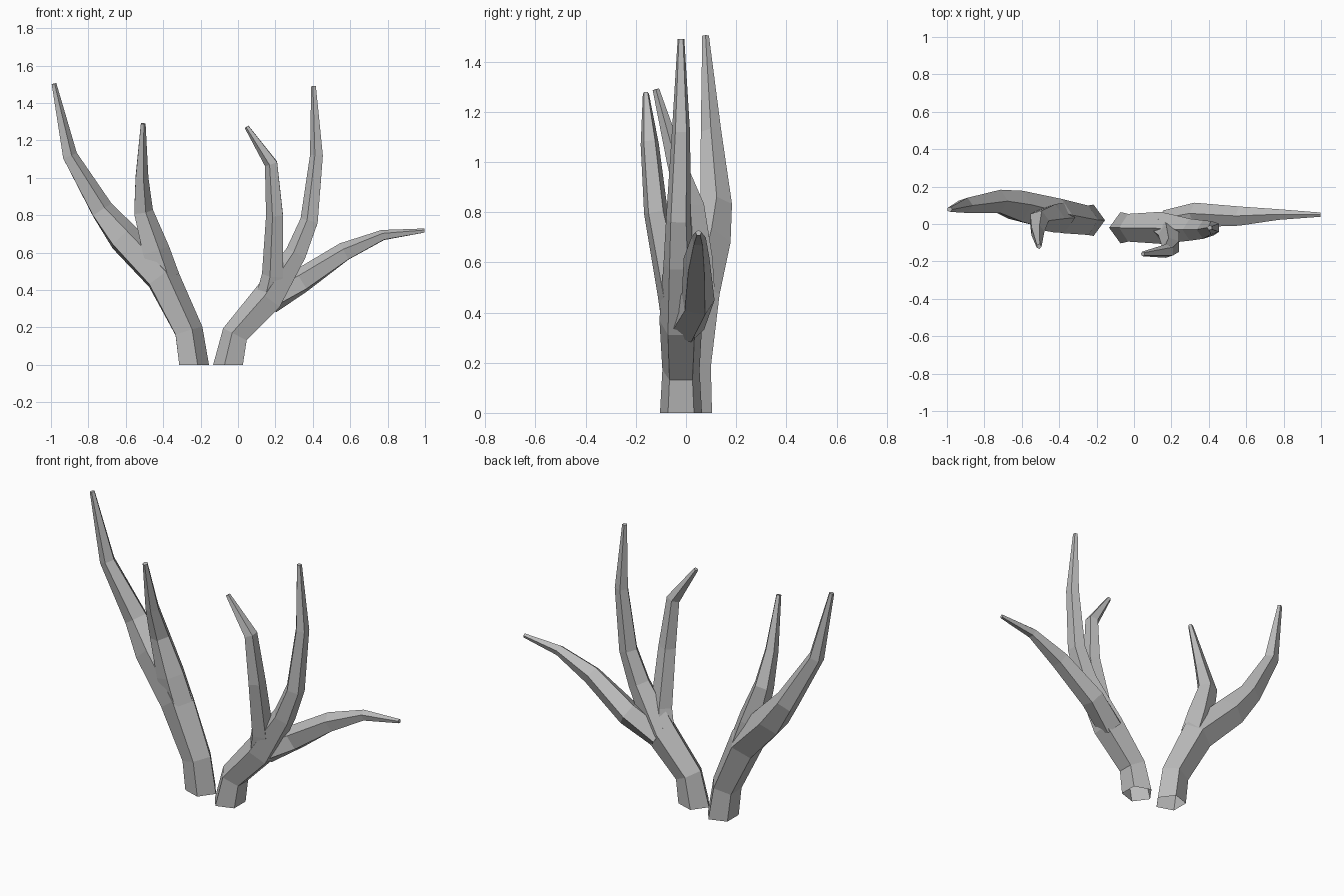
import bpy, bmesh, math
from mathutils import Vector

cube = bpy.data.objects.get("Cube")
if cube:
    bpy.data.objects.remove(cube, do_unlink=True)

# Single plain grey for both antlers
grey = bpy.data.materials.new("antler_grey")
grey.use_nodes = True
grey.diffuse_color = (0.5, 0.5, 0.5, 1)
grey.node_tree.nodes["Principled BSDF"].inputs["Base Color"].default_value = (0.5, 0.5, 0.5, 1)

SIDES = 5


def tine(name, inward, path, grounded=False):
    """Tapered five-sided tube along path (x, y, z, radius), ridge facing inward."""
    pts = [Vector(p[:3]) for p in path]
    bm = bmesh.new()
    rings = []
    for i, p in enumerate(pts):
        before = (p - pts[i - 1]).normalized() if i else Vector()
        after = (pts[i + 1] - p).normalized() if i < len(pts) - 1 else Vector()
        tangent = (before + after).normalized()
        if grounded and i == 0:
            tangent = Vector((0, 0, 1))
        hint = Vector((inward, 0, 0))
        u = (hint - tangent * hint.dot(tangent)).normalized()
        v = tangent.cross(u)
        ring = []
        for k in range(SIDES):
            a = math.tau * k / SIDES
            ring.append(bm.verts.new(p + (u * math.cos(a) + v * math.sin(a)) * path[i][3]))
        rings.append(ring)
    for low, high in zip(rings, rings[1:]):
        for k in range(SIDES):
            n = (k + 1) % SIDES
            bm.faces.new((low[k], low[n], high[n], high[k]))
    bm.faces.new(rings[-1])
    mesh = bpy.data.meshes.new(name)
    bm.to_mesh(mesh)
    bm.free()
    mesh.materials.append(grey)
    obj = bpy.data.objects.new(name, mesh)
    bpy.context.collection.objects.link(obj)
    return obj


# Left antler: trunk running into the tall tine, open at the foot
tine("left_antler_trunk", -1, [
    (-0.045, -0.02, 0, 0.088), (-0.01, -0.02, 0.16, 0.078),
    (0.165, -0.02, 0.355, 0.09), (0.315, -0.03, 0.595, 0.062),
    (0.385, -0.03, 0.77, 0.052), (0.423, -0.02, 1.12, 0.038),
    (0.405, -0.02, 1.49, 0.014)], grounded=True)
tine("left_antler_inner_tine", -1, [
    (0.165, -0.03, 0.36, 0.07), (0.19, -0.055, 0.48, 0.062),
    (0.2, -0.12, 0.8, 0.05), (0.18, -0.145, 1.075, 0.038),
    (0.047, -0.16, 1.273, 0.013)])
tine("left_antler_outer_tine", -1, [
    (0.17, 0.0, 0.345, 0.075), (0.335, 0.045, 0.445, 0.07),
    (0.57, 0.042, 0.602, 0.054), (0.775, 0.05, 0.692, 0.03),
    (0.997, 0.05, 0.717, 0.012)])

# Right antler: trunk running into the long outer tine
tine("right_antler_trunk", 1, [
    (-0.243, 0.02, 0, 0.088), (-0.27, 0.02, 0.18, 0.083),
    (-0.41, 0.04, 0.468, 0.097), (-0.615, 0.09, 0.68, 0.09),
    (-0.73, 0.12, 0.825, 0.066), (-0.902, 0.1, 1.118, 0.043),
    (-0.985, 0.078, 1.503, 0.014)], grounded=True)
tine("right_antler_inner_tine", 1, [
    (-0.395, 0.035, 0.46, 0.085), (-0.445, 0.03, 0.61, 0.08),
    (-0.51, 0.02, 0.82, 0.056), (-0.517, -0.04, 1.0, 0.038),
    (-0.508, -0.12, 1.29, 0.014)])
